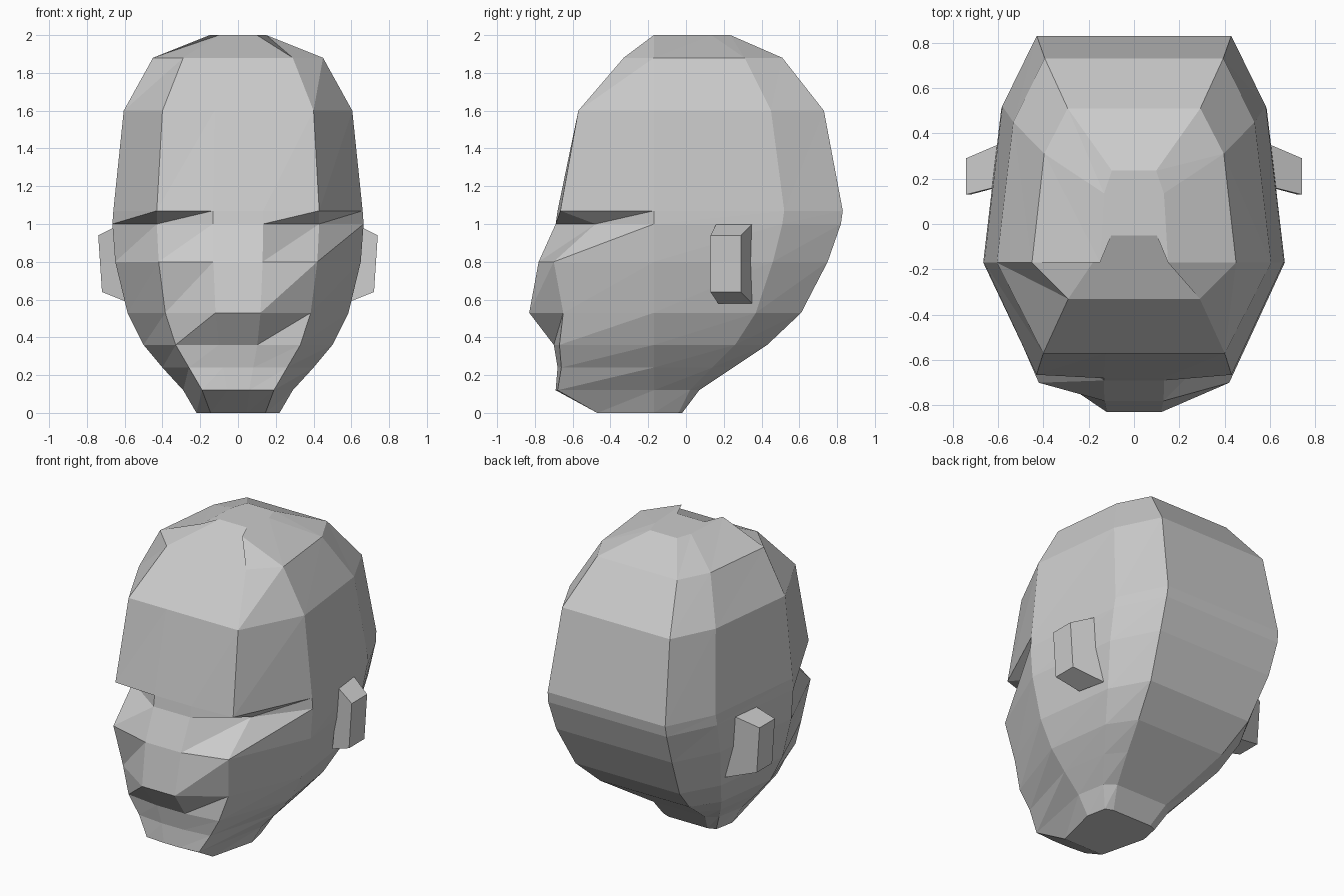
import bpy, bmesh

if "Cube" in bpy.data.objects:
    bpy.data.objects.remove(bpy.data.objects["Cube"])

SIDE_Y = -0.17  # widest station of every cross-section

# Head levels: z, half width, cheek corner x, cheek corner y, face centre y, rear side y, back y
LEVELS = [
    (0.00, 0.22, 0.145, -0.47, -0.47, -0.04, -0.02),
    (0.12, 0.29, 0.19, -0.68, -0.69, 0.02, 0.07),
    (0.24, 0.40, 0.26, -0.66, -0.68, 0.14, 0.25),
    (0.36, 0.50, 0.33, -0.67, -0.70, 0.26, 0.43),
    (0.53, 0.585, 0.385, -0.65, -0.83, 0.37, 0.61),
    (0.80, 0.65, 0.42, -0.70, -0.78, 0.46, 0.75),
    (1.00, 0.665, 0.43, -0.48, -0.69, 0.51, 0.82),
    (1.07, 0.66, 0.43, -0.665, -0.68, 0.52, 0.83),
    (1.60, 0.605, 0.40, -0.57, -0.57, 0.45, 0.73),
    (1.88, 0.45, 0.29, -0.33, -0.33, 0.31, 0.51),
    (2.00, 0.15, 0.10, -0.05, -0.05, 0.135, 0.235),
]


def finish(bm, name):
    bmesh.ops.recalc_face_normals(bm, faces=bm.faces[:])
    mesh = bpy.data.meshes.new(name)
    bm.to_mesh(mesh)
    bm.free()
    obj = bpy.data.objects.new(name, mesh)
    bpy.context.collection.objects.link(obj)
    return obj


def ring(z, sx, cx, cy, fy, sy, by):
    half = [(cx * 0.31, fy), (cx, cy), (sx, SIDE_Y), (sx * 0.88, sy), (sx * 0.65, by)]
    pts = half + [(-x, y) for x, y in reversed(half)]
    return [(x, y, z) for x, y in pts]


# Head: stacked ten-sided rings, every band split along the same diagonal
bm = bmesh.new()
rings = [[bm.verts.new(p) for p in ring(*lv)] for lv in LEVELS]
for low, high in zip(rings, rings[1:]):
    n = len(low)
    for j in range(n):
        k = (j + 1) % n
        bm.faces.new((low[j], low[k], high[k]))
        bm.faces.new((low[j], high[k], high[j]))
bm.faces.new(rings[0][::-1])
bm.faces.new(rings[-1])
finish(bm, "head")

# Ears: tapered blocks, wide where they meet the head
OUTER = [(0.74, 0.13, 0.94), (0.74, 0.29, 0.94), (0.72, 0.29, 0.64), (0.72, 0.13, 0.64)]
INNER = [(0.62, 0.16, 1.00), (0.60, 0.35, 1.00), (0.53, 0.35, 0.58), (0.57, 0.17, 0.58)]
for side, name in ((1, "right_ear"), (-1, "left_ear")):
    bm = bmesh.new()
    out, inn = ([bm.verts.new((side * x, y, z)) for x, y, z in pts] for pts in (OUTER, INNER))
    bm.faces.new(out)
    bm.faces.new(inn[::-1])
    for i in range(4):
        k = (i + 1) % 4
        bm.faces.new((out[i], inn[i], inn[k], out[k]))
    finish(bm, name)
